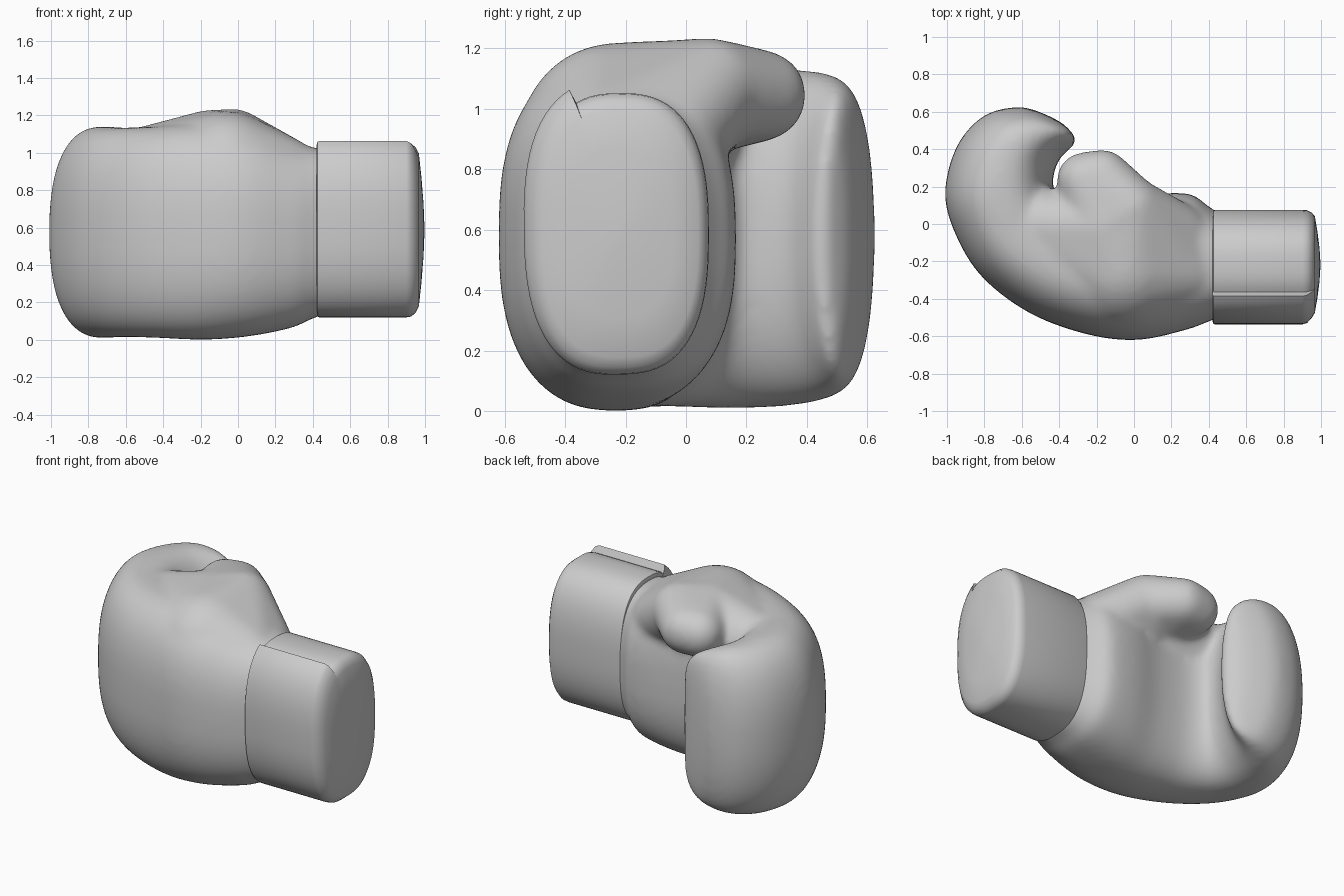
import bpy, bmesh
from math import sin, cos, pi, radians, copysign
from mathutils import Matrix

if "Cube" in bpy.data.objects:
    bpy.data.objects.remove(bpy.data.objects["Cube"])


def spow(v, p):
    return copysign(abs(v) ** p, v)


def finish(bm, name):
    bmesh.ops.recalc_face_normals(bm, faces=bm.faces)
    me = bpy.data.meshes.new(name)
    bm.to_mesh(me)
    bm.free()
    ob = bpy.data.objects.new(name, me)
    bpy.context.collection.objects.link(ob)
    return ob


def loft(bm, rings):
    """Skin a list of closed rings and cap both ends."""
    vr = [[bm.verts.new(p) for p in r] for r in rings]
    n = len(vr[0])
    for a, b in zip(vr, vr[1:]):
        for i in range(n):
            j = (i + 1) % n
            bm.faces.new((a[i], a[j], b[j], b[i]))
    bm.faces.new(vr[0][::-1])
    bm.faces.new(vr[-1])


def smooth_path(pts, steps):
    """Catmull-Rom interpolation of number tuples."""
    p = [pts[0]] + pts + [pts[-1]]
    out = []
    for a, b, c, d in zip(p, p[1:], p[2:], p[3:]):
        for k in range(steps):
            t = k / steps
            out.append([0.5 * (2 * q + (r - o) * t + (2 * o - 5 * q + 4 * r - s) * t * t
                               + (3 * q - o - 3 * r + s) * t ** 3)
                        for o, q, r, s in zip(a, b, c, d)])
    out.append(list(pts[-1]))
    return out


def hull(bm, balls):
    """Add the convex hull of several balls (x, y, z, radius)."""
    tmp = bmesh.new()
    for x, y, z, r in balls:
        bmesh.ops.create_uvsphere(tmp, u_segments=24, v_segments=14, radius=r,
                                  matrix=Matrix.Translation((x, y, z)))
    pts = [v.co.copy() for v in tmp.verts]
    tmp.free()
    tmp = bmesh.new()
    for p in pts:
        tmp.verts.new(p)
    bmesh.ops.convex_hull(tmp, input=tmp.verts[:])
    bmesh.ops.delete(tmp, geom=[v for v in tmp.verts if not v.link_faces], context='VERTS')
    bmesh.ops.recalc_face_normals(tmp, faces=tmp.faces)
    me = bpy.data.meshes.new("tmp")
    tmp.to_mesh(me)
    tmp.free()
    bm.from_mesh(me)
    bpy.data.meshes.remove(me)


# Hand: sections from wrist to curled fingertips
# (outer x, y, inner x, y, z low, z high, corner roundness)
stations = [
    (0.48, -0.49, 0.48, 0.04, 0.14, 1.02, 0.77),
    (0.39, -0.525, 0.39, 0.10, 0.11, 1.03, 0.77),
    (0.28, -0.565, 0.30, 0.16, 0.065, 1.06, 0.77),
    (0.02, -0.62, 0.12, 0.16, 0.02, 1.14, 0.77),
    (-0.25, -0.59, -0.10, 0.12, 0.00, 1.16, 0.77),
    (-0.56, -0.475, -0.30, 0.12, 0.01, 1.14, 0.77),
    (-0.82, -0.275, -0.41, 0.16, 0.015, 1.135, 0.78),
    (-0.965, -0.03, -0.435, 0.21, 0.01, 1.14, 0.80),
    (-1.01, 0.18, -0.43, 0.26, 0.01, 1.14, 0.83),
    (-0.945, 0.42, -0.415, 0.315, 0.02, 1.13, 0.86),
    (-0.80, 0.58, -0.385, 0.365, 0.045, 1.115, 0.88),
    (-0.61, 0.625, -0.345, 0.40, 0.085, 1.075, 0.9),
    (-0.46, 0.58, -0.315, 0.43, 0.14, 1.02, 0.9),
    (-0.37, 0.53, -0.31, 0.465, 0.24, 0.93, 0.9),
]
bm = bmesh.new()
rings = []
for ox, oy, ix, iy, lo, hi, e in smooth_path(stations, 5):
    ring = []
    for k in range(48):
        t = 2 * pi * k / 48
        c, s = spow(cos(t), e), spow(sin(t), e)
        ring.append(((ox + ix) / 2 + (ox - ix) / 2 * c,
                     (oy + iy) / 2 + (oy - iy) / 2 * c,
                     (lo + hi) / 2 + (hi - lo) / 2 * s))
    rings.append(ring)
loft(bm, rings)
bmesh.ops.recalc_face_normals(bm, faces=bm.faces)

# Thumb: swollen base, webbing to the fingers, and a tip over the palm
base = (-0.06, -0.23, 0.895, 0.325)
wrist = (0.22, -0.05, 0.90, 0.17)
heel = (0.25, -0.25, 0.88, 0.20)
middle = (-0.02, 0.08, 1.06, 0.175)
crown = (-0.15, -0.02, 1.03, 0.20)
web = (-0.53, -0.01, 0.93, 0.20)
knuckle = (-0.17, 0.25, 1.045, 0.15)
tip = (-0.265, 0.235, 1.04, 0.15)
hull(bm, [base, wrist, heel, middle])
hull(bm, [base, web, crown])
hull(bm, [crown, middle, knuckle, tip])

glove = finish(bm, "glove_hand")
rm = glove.modifiers.new("blend", 'REMESH')
rm.mode = 'VOXEL'
rm.voxel_size = 0.016
rm.use_smooth_shade = True
sm = glove.modifiers.new("soften", 'SMOOTH')
sm.factor = 0.5
sm.iterations = 30

# Cuff: oval sleeve wrapped over itself, leaving a raised strap edge
bm = bmesh.new()
rings = []
for x, f, lift in ((0.42, 0.95, 1), (0.425, 0.99, 1), (0.435, 1.0, 1), (0.90, 1.0, 1),
                   (0.925, 0.993, 0.8), (0.95, 0.95, 0.3), (0.967, 0.88, 0),
                   (0.981, 0.6, 0), (0.992, 0.3, 0), (0.997, 0.03, 0)):
    ring = []
    for k in range(73):
        u = k / 72
        t = radians(114) + 2 * pi * u
        out = 0.045 * lift * max(0.0, 1 - u / 0.45)
        ring.append((x, -0.217 + (f * 0.293 + out) * spow(cos(t), 0.77),
                     0.587 + (f * 0.465 + out) * spow(sin(t), 0.77)))
    rings.append(ring)
loft(bm, rings)
bmesh.ops.remove_doubles(bm, verts=bm.verts, dist=0.0005)
cuff = finish(bm, "wrist_cuff")
bpy.ops.object.select_all(action='DESELECT')
cuff.select_set(True)
bpy.context.view_layer.objects.active = cuff
bpy.ops.object.shade_smooth_by_angle(angle=radians(40))
